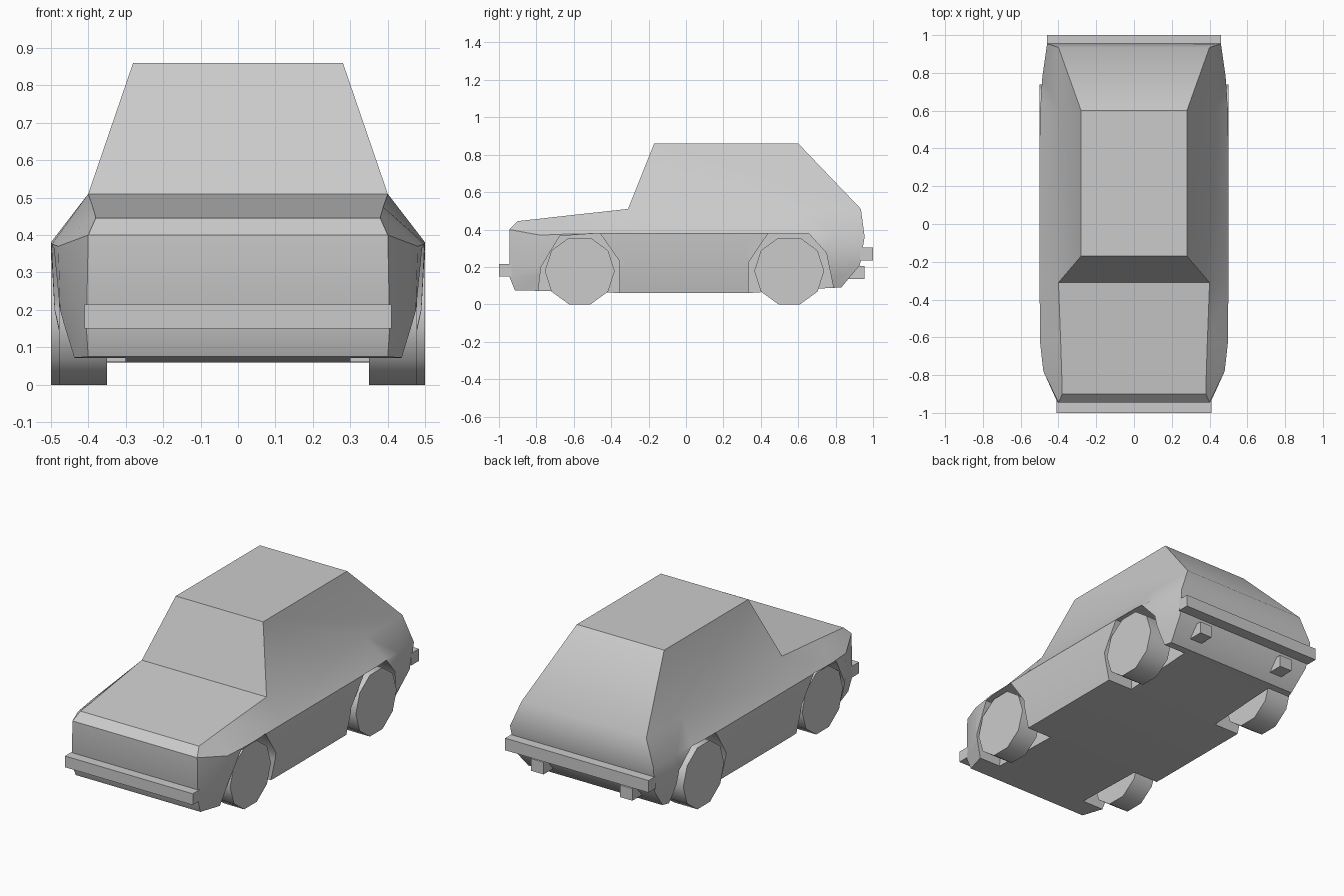
import bpy, bmesh, math

if "Cube" in bpy.data.objects:
    bpy.data.objects.remove(bpy.data.objects["Cube"], do_unlink=True)

# Plain grey paint for the whole car
paint = bpy.data.materials.new("plain grey")
paint.use_nodes = True
GREY = (0.6, 0.6, 0.6, 1)
paint.diffuse_color = GREY
paint.node_tree.nodes["Principled BSDF"].inputs["Base Color"].default_value = GREY


def finish(name, bm):
    """Turn a bmesh into a painted object."""
    bmesh.ops.recalc_face_normals(bm, faces=bm.faces)
    mesh = bpy.data.meshes.new(name)
    bm.to_mesh(mesh)
    bm.free()
    mesh.materials.append(paint)
    obj = bpy.data.objects.new(name, mesh)
    bpy.context.collection.objects.link(obj)
    return obj


def prism(name, outline, x0, x1):
    """Extrude a (y, z) outline from x0 to x1."""
    bm = bmesh.new()
    a = [bm.verts.new((x0, y, z)) for y, z in outline]
    b = [bm.verts.new((x1, y, z)) for y, z in outline]
    bm.faces.new(a)
    bm.faces.new(b)
    for i in range(len(a)):
        j = (i + 1) % len(a)
        bm.faces.new((a[i], a[j], b[j], b[i]))
    return finish(name, bm)


def box(name, x0, x1, y0, y1, z0, z1):
    return prism(name, [(y0, z0), (y1, z0), (y1, z1), (y0, z1)], x0, x1)


def smooth(obj, angle):
    bpy.ops.object.select_all(action="DESELECT")
    obj.select_set(True)
    bpy.context.view_layer.objects.active = obj
    bpy.ops.object.shade_smooth_by_angle(angle=math.radians(angle))


def station(y, bottom, low, belt, shoulder):
    """Upright cross-section: (half width, height) of each row at y."""
    return [(w, y, z) for w, z in (bottom, low, belt, shoulder)]


# Body cross-sections from nose to tail; rows are sill, flank, belt, shoulder
mid = ((.46, .06), (.49, .2), (.5, .38), (.4, .51))
stations = [
    [(.40, -.915, .075), (.405, -.945, .15), (.4, -.945, .4), (.38, -.9, .445)],
    station(-.78, (.44, .072), (.475, .2), (.48, .37), (.383, .458)),
    station(-.63, (.455, .068), (.488, .2), (.497, .376), (.388, .475)),
    station(-.31, *mid),
    station(.33, *mid),
    station(.6, (.455, .078), (.488, .2), (.498, .38), (.4, .51)),
    station(.78, (.445, .088), (.475, .2), (.485, .375), (.4, .51)),
    [(.43, .83, .09), (.45, .93, .21), (.46, .955, .36), (.4, .935, .51)],
]
COWL = 3

# Body shell with cabin
bm = bmesh.new()
sides = {s: [[bm.verts.new((s * w, y, z)) for w, y, z in row] for row in stations]
         for s in (1, -1)}
roof = {s: [bm.verts.new((s * .28, y, .86)) for y in (-.17, .6)] for s in (1, -1)}
L, R = sides[1], sides[-1]
for s, grid in sides.items():
    for a, b in zip(grid, grid[1:]):
        for j in range(3):
            bm.faces.new((a[j], b[j], b[j + 1], a[j + 1]))
    # Cabin side
    bm.faces.new([row[3] for row in grid[COWL:]] + roof[s][::-1])
for i in range(len(L) - 1):
    bm.faces.new((L[i][0], L[i + 1][0], R[i + 1][0], R[i][0]))
    if i < COWL:
        bm.faces.new((L[i][3], L[i + 1][3], R[i + 1][3], R[i][3]))
for end in (0, -1):
    for j in range(3):
        bm.faces.new((L[end][j], L[end][j + 1], R[end][j + 1], R[end][j]))
# Windscreen, roof and tailgate
bm.faces.new((L[COWL][3], roof[1][0], roof[-1][0], R[COWL][3]))
bm.faces.new((roof[1][0], roof[1][1], roof[-1][1], roof[-1][0]))
bm.faces.new((roof[1][1], L[-1][3], R[-1][3], roof[-1][1]))
body = finish("body", bm)

# Wheel arches cut into both flanks
arches = {
    "front": [(-.79, 0), (-.79, .07), (-.775, .2), (-.675, .365), (-.46, .38),
              (-.355, .23), (-.355, 0)],
    "rear": [(.335, 0), (.335, .225), (.44, .38), (.655, .38), (.75, .275),
             (.79, .08), (.79, 0)],
}
bpy.context.view_layer.objects.active = body
for end, outline in arches.items():
    for s in (1, -1):
        cutter = prism(end + "_arch_cutter", outline, s * .3, s * .6)
        cutter.hide_render = True
        cut = body.modifiers.new("arch", "BOOLEAN")
        cut.operation = "DIFFERENCE"
        cut.solver = "EXACT"
        cut.object = cutter
        bpy.ops.object.modifier_apply(modifier=cut.name)
        bpy.data.objects.remove(cutter, do_unlink=True)
smooth(body, 38)

# Ten-sided wheels
RADIUS = .187
rim = [(RADIUS * math.cos(math.tau * k / 10), RADIUS * math.sin(math.tau * k / 10))
       for k in range(10)]
for s, side in ((1, "left"), (-1, "right")):
    for end, y, outer in (("front", -.568, .478), ("rear", .552, .5)):
        wheel = prism(f"{end}_{side}_wheel", [(y + a, .178 + b) for a, b in rim],
                      s * .35, s * outer)
        smooth(wheel, 40)
    # Small blocks under the rear bumper
    box(f"rear_{side}_block", s * .245, s * .325, .83, .955, .135, .205)

# Bumpers
box("front_bumper", -.41, .41, -1, -.93, .15, .215)
box("rear_bumper", -.46, .46, .93, 1, .235, .305)
